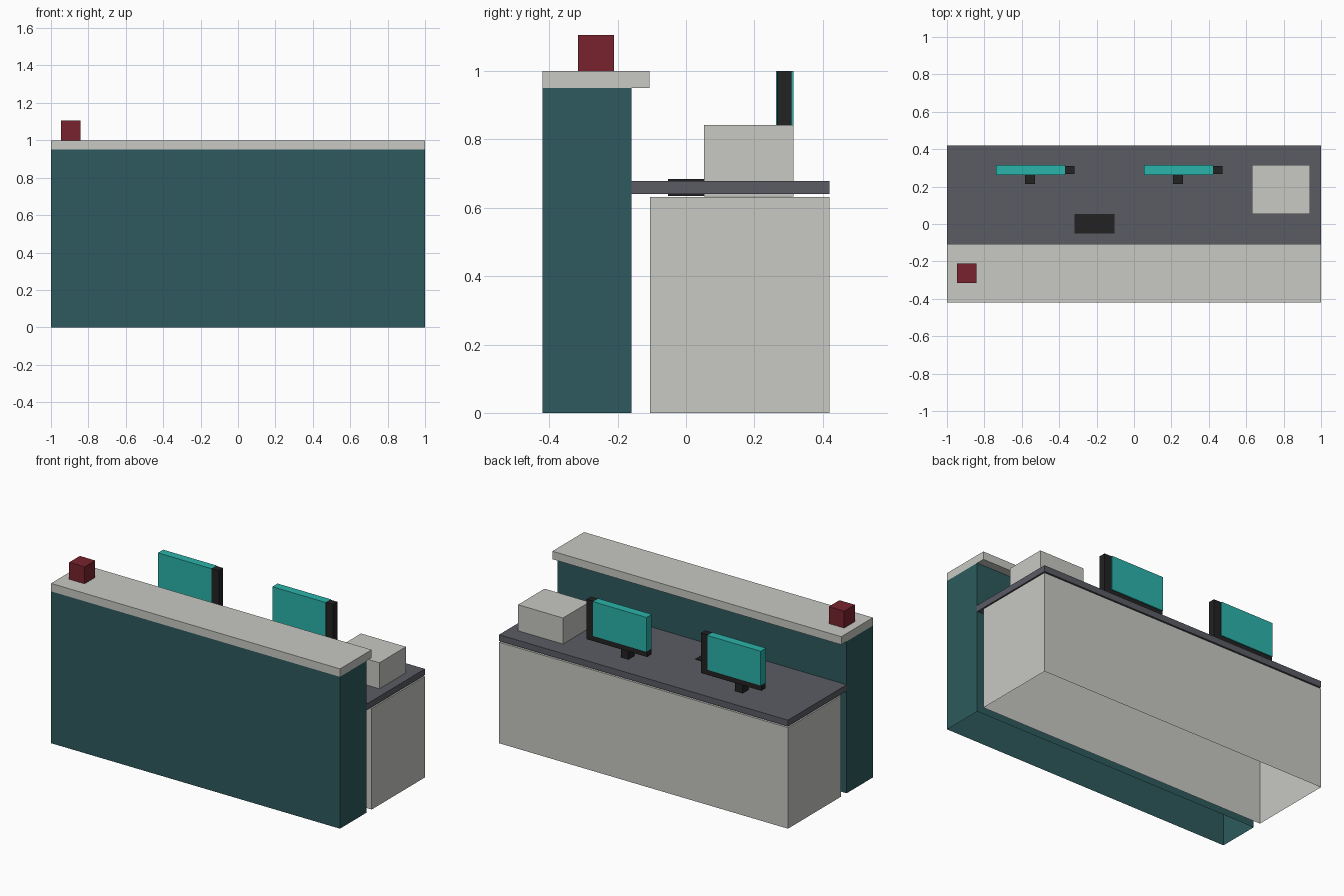
import bpy
import bmesh

if "Cube" in bpy.data.objects:
    bpy.data.objects.remove(bpy.data.objects["Cube"])


def material(name, hex_colour):
    """Flat material from an sRGB hex colour, stored as linear values."""
    def lin(c):
        return c / 12.92 if c <= 0.04045 else ((c + 0.055) / 1.055) ** 2.4
    mat = bpy.data.materials.new(name)
    rgb = [lin(int(hex_colour[i:i + 2], 16) / 255) for i in (0, 2, 4)]
    mat.diffuse_color = (*rgb, 1.0)
    mat.use_nodes = True
    mat.node_tree.nodes["Principled BSDF"].inputs["Base Color"].default_value = mat.diffuse_color
    return mat


STONE = material("light_grey", "C8C8C3")
PANEL = material("dark_teal", "2D5A5D")
DESK = material("slate_grey", "5A5C64")
SCREEN = material("bright_teal", "2AB3AA")
BLACK = material("black", "222222")
RED = material("dark_red", "78222E")


def box(name, x, y, z, mat, open_bottom=False):
    """Box from (min, max) ranges; optionally without its bottom face."""
    bm = bmesh.new()
    bmesh.ops.create_cube(bm, size=1.0)
    for v in bm.verts:
        v.co = [r[0] + (c + 0.5) * (r[1] - r[0]) for c, r in zip(v.co, (x, y, z))]
    if open_bottom:
        bm.normal_update()
        down = [f for f in bm.faces if f.normal.z < -0.9]
        bmesh.ops.delete(bm, geom=down, context='FACES_ONLY')
    mesh = bpy.data.meshes.new(name)
    bm.to_mesh(mesh)
    bm.free()
    mesh.materials.append(mat)
    obj = bpy.data.objects.new(name, mesh)
    bpy.context.collection.objects.link(obj)
    return obj


FULL = (-1.0, 1.0)

# Reception front wall with its overhanging counter
box("front_panel", FULL, (-0.42, -0.16), (0, 0.95), PANEL, open_bottom=True)
box("counter_top", FULL, (-0.42, -0.107), (0.95, 1.0), STONE)

# Lower work desk behind it, floating just above the cabinet
box("cabinet", FULL, (-0.106, 0.42), (0, 0.632), STONE, open_bottom=True)
box("desk_top", FULL, (-0.16, 0.42), (0.64, 0.679), DESK)

# Objects on the desk and counter
box("printer", (0.631, 0.942), (0.053, 0.315), (0.633, 0.842), STONE)
box("keyboard", (-0.317, -0.104), (-0.052, 0.053), (0.635, 0.684), BLACK)
box("counter_box", (-0.947, -0.841), (-0.316, -0.211), (1.0, 1.106), RED)

# Two monitors: screen block, side strip, bottom bar and neck
for i, x0 in enumerate((-0.738, 0.053), 1):
    box(f"screen_{i}", (x0, x0 + 0.369), (0.263, 0.315), (0.785, 1.0), SCREEN)
    box(f"side_strip_{i}", (x0 + 0.369, x0 + 0.419), (0.266, 0.309), (0.75, 1.0), BLACK)
    box(f"bottom_bar_{i}", (x0, x0 + 0.369), (0.266, 0.309), (0.75, 0.785), BLACK)
    box(f"neck_{i}", (x0 + 0.155, x0 + 0.208), (0.214, 0.272), (0.679, 0.78), BLACK)
